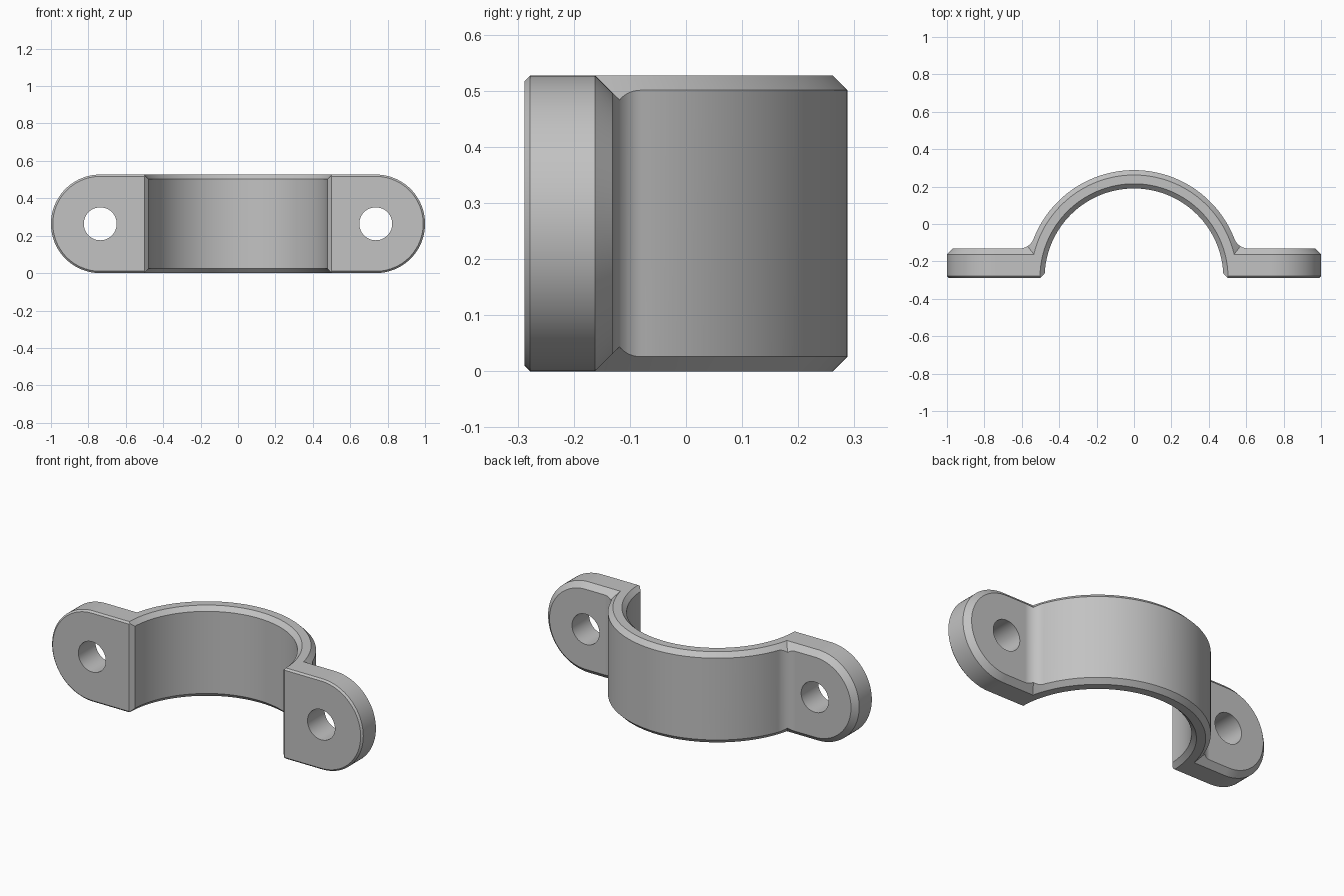
import bpy, bmesh
from math import cos, sin, pi, atan2, sqrt

cube = bpy.data.objects.get("Cube")
if cube:
    bpy.data.objects.remove(cube)

H = 0.527                # height along the bore
MID = H / 2
YC = -0.288              # bore axis, lies in the front plane
R_IN, R_OUT = 0.478, 0.576
PLATE_BACK = -0.131
HOLE_X = 1 - MID
FILLET = 0.08

grey = bpy.data.materials.new("plain_grey")
grey.use_nodes = True
grey.diffuse_color = (0.54, 0.54, 0.54, 1)
grey.node_tree.nodes["Principled BSDF"].inputs["Base Color"].default_value = grey.diffuse_color


def loft(name, rings):
    """Closed solid through rings with equal point counts."""
    bm = bmesh.new()
    loops = [[bm.verts.new(p) for p in ring] for ring in rings]
    n = len(loops[0])
    for a, b in zip(loops, loops[1:]):
        for i in range(n):
            j = (i + 1) % n
            bm.faces.new((a[i], a[j], b[j], b[i]))
    bm.faces.new(loops[0])
    bm.faces.new(loops[-1])
    bmesh.ops.recalc_face_normals(bm, faces=bm.faces)
    mesh = bpy.data.meshes.new(name)
    bm.to_mesh(mesh)
    bm.free()
    mesh.materials.append(grey)
    obj = bpy.data.objects.new(name, mesh)
    bpy.context.collection.objects.link(obj)
    return obj


def arc(cx, cy, r, a0, a1, n):
    return [(cx + r * cos(a0 + (a1 - a0) * i / n), cy + r * sin(a0 + (a1 - a0) * i / n))
            for i in range(n + 1)]


def at_z(points, z):
    return [(x, y, z) for x, y in points]


def at_y(points, y):
    return [(x, y, z) for x, z in points]


def combine(target, tool, operation):
    mod = target.modifiers.new(operation, 'BOOLEAN')
    mod.operation, mod.solver, mod.object = operation, 'EXACT', tool
    deps = bpy.context.evaluated_depsgraph_get()
    mesh = bpy.data.meshes.new_from_object(target.evaluated_get(deps))
    target.modifiers.clear()
    target.data = mesh
    bpy.data.objects.remove(tool)


def stadium(r):
    return (arc(HOLE_X, MID, r, -pi / 2, pi / 2, 48)
            + arc(-HOLE_X, MID, r, pi / 2, 3 * pi / 2, 48))


# Flange plate: stadium with small front and large back chamfer, run past the trim planes
clamp = loft("pipe_clamp", [at_y(stadium(MID + d), y) for y, d in
                            ((YC - 0.012, -0.022), (YC + 0.01, 0), (-0.162, 0), (-0.102, -0.06))])

# Arched band with chamfered rims, left oversize for the fillets
band = loft("band", [at_z(arc(0, YC, r, 0.14, pi - 0.14, 128), z) for z, r in
                     ((0, 0.55), (0.06, 0.61), (H - 0.06, 0.61), (H, 0.55))])
combine(clamp, band, 'UNION')

# Trim to the outer outline: flat flange backs, fillets and arch
cy = PLATE_BACK + FILLET
cx = sqrt((R_OUT + FILLET) ** 2 - (cy - YC) ** 2)
phi = atan2(cy - YC, cx)
half = ([(1.1, YC), (1.1, PLATE_BACK)]
        + arc(cx, cy, FILLET, -pi / 2, phi - pi, 12)
        + arc(0, YC, R_OUT, phi, pi / 2, 56)[1:])
outline = half + [(-x, y) for x, y in reversed(half[:-1])]
combine(clamp, loft("outline_trim", [at_z(outline, -0.1), at_z(outline, H + 0.1)]), 'INTERSECT')

# Bore with chamfered ends
bore = loft("bore_cutter", [at_z(arc(0, YC, r, 0, 2 * pi, 128)[:-1], z) for z, r in
                            ((-0.05, R_IN + 0.075), (0.025, R_IN),
                             (H - 0.025, R_IN), (H + 0.05, R_IN + 0.075))])
combine(clamp, bore, 'DIFFERENCE')

# Chamfer where the bore meets the front face
wedge = [(R_IN - 0.01, YC + 0.032), (R_IN + 0.042, YC - 0.02),
         (-R_IN - 0.042, YC - 0.02), (-R_IN + 0.01, YC + 0.032)]
combine(clamp, loft("mouth_cutter", [at_z(wedge, -0.1), at_z(wedge, H + 0.1)]), 'DIFFERENCE')

# Screw holes
for side in (-1, 1):
    circle = arc(side * HOLE_X, MID, 0.088, 0, 2 * pi, 48)[:-1]
    combine(clamp, loft("hole_cutter", [at_y(circle, -0.5), at_y(circle, 0.1)]), 'DIFFERENCE')

# Smooth curves, crisp edges
bpy.ops.object.select_all(action='DESELECT')
clamp.select_set(True)
bpy.context.view_layer.objects.active = clamp
bpy.ops.object.shade_smooth_by_angle(angle=pi / 7)
weighted = clamp.modifiers.new("even_normals", 'WEIGHTED_NORMAL')
weighted.keep_sharp = True
